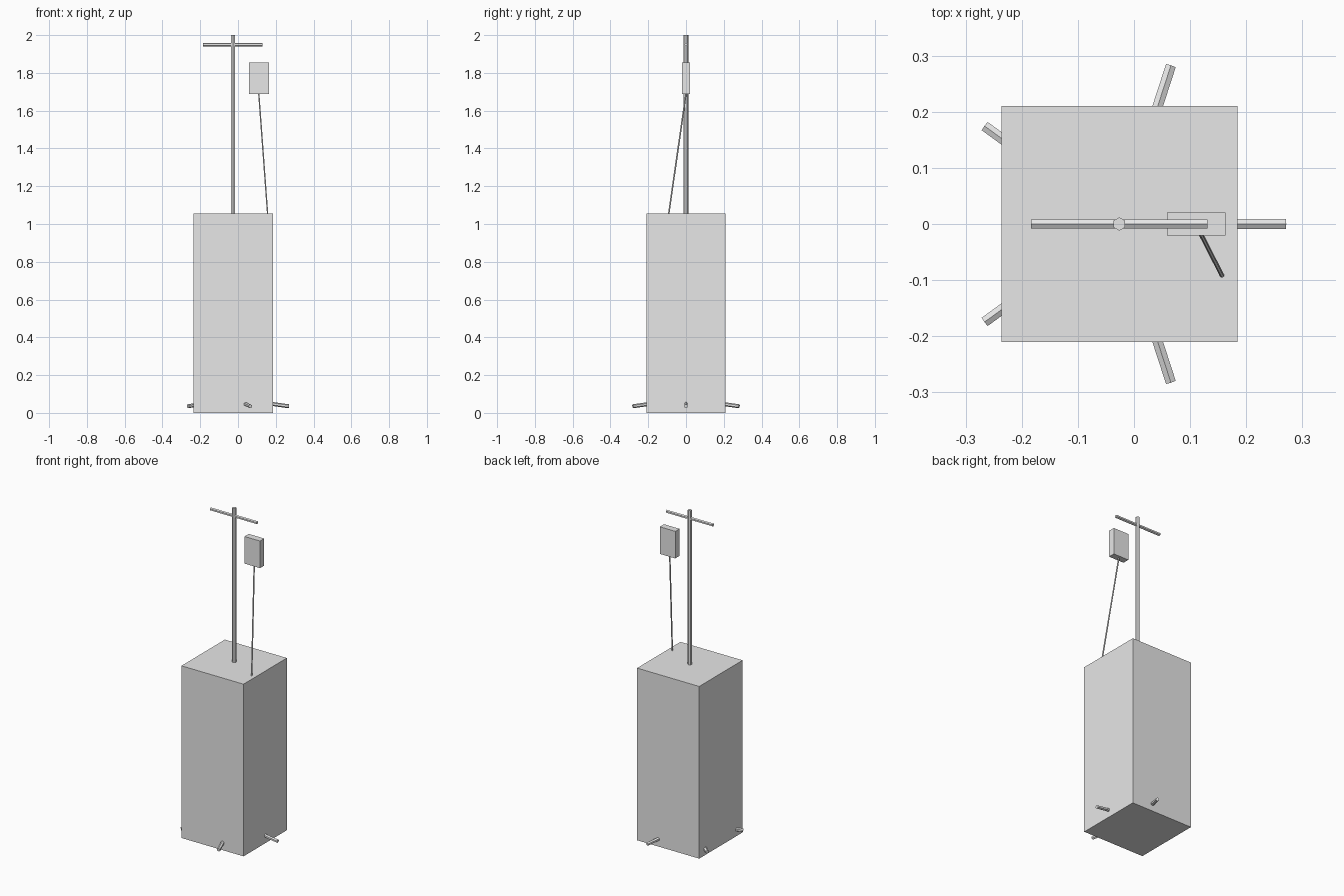
import bpy
import math
from mathutils import Vector, Matrix

cube = bpy.data.objects.get("Cube")
if cube:
    bpy.data.objects.remove(cube, do_unlink=True)

grey = bpy.data.materials.new("plain grey")
grey.use_nodes = True
colour = (0.8, 0.8, 0.8, 1)
grey.diffuse_color = colour
grey.node_tree.nodes["Principled BSDF"].inputs["Base Color"].default_value = colour

AXIS_X = -0.026  # the pole, body and legs share this axis


def finish(name):
    obj = bpy.context.object
    obj.name = name
    obj.data.materials.append(grey)
    return obj


def box(name, centre, size):
    bpy.ops.mesh.primitive_cube_add(size=1, location=centre)
    obj = finish(name)
    obj.scale = size


def rod(name, start, end, radius, ridge):
    """Six-sided rod with one edge turned towards the ridge direction."""
    start, end = Vector(start), Vector(end)
    along = (end - start).normalized()
    side = Vector(ridge).cross(along).normalized()
    up = along.cross(side)
    bpy.ops.mesh.primitive_cylinder_add(vertices=6, radius=radius, depth=(end - start).length)
    obj = finish(name)
    turn = Matrix((side, up, along)).transposed().to_4x4()
    obj.matrix_world = Matrix.Translation((start + end) / 2) @ turn


# Tall body
box("body", (AXIS_X, 0, 0.5275), (0.421, 0.42, 1.055))

# Pole and hanging bar
rod("pole", (AXIS_X, 0, 0.05), (AXIS_X, 0, 2), 0.012, (0, 1, 0))
rod("crossbar", (-0.184, 0, 1.95), (0.131, 0, 1.95), 0.0095, (0, 0, 1))

# Hanging bag and its thin tube
box("bag", (0.111, 0, 1.771), (0.105, 0.041, 0.166))
rod("tube", (0.11, 0, 1.69), (0.157, -0.092, 1.05), 0.004, (0, 1, 0))

# Five splayed legs
for i in range(5):
    angle = math.radians(72 * i)
    c, s = math.cos(angle), math.sin(angle)
    rod(f"leg_{i + 1}", (AXIS_X, 0, 0.076), (AXIS_X + 0.296 * c, 0.296 * s, 0.035),
        0.0105, (0, 0, 1))
